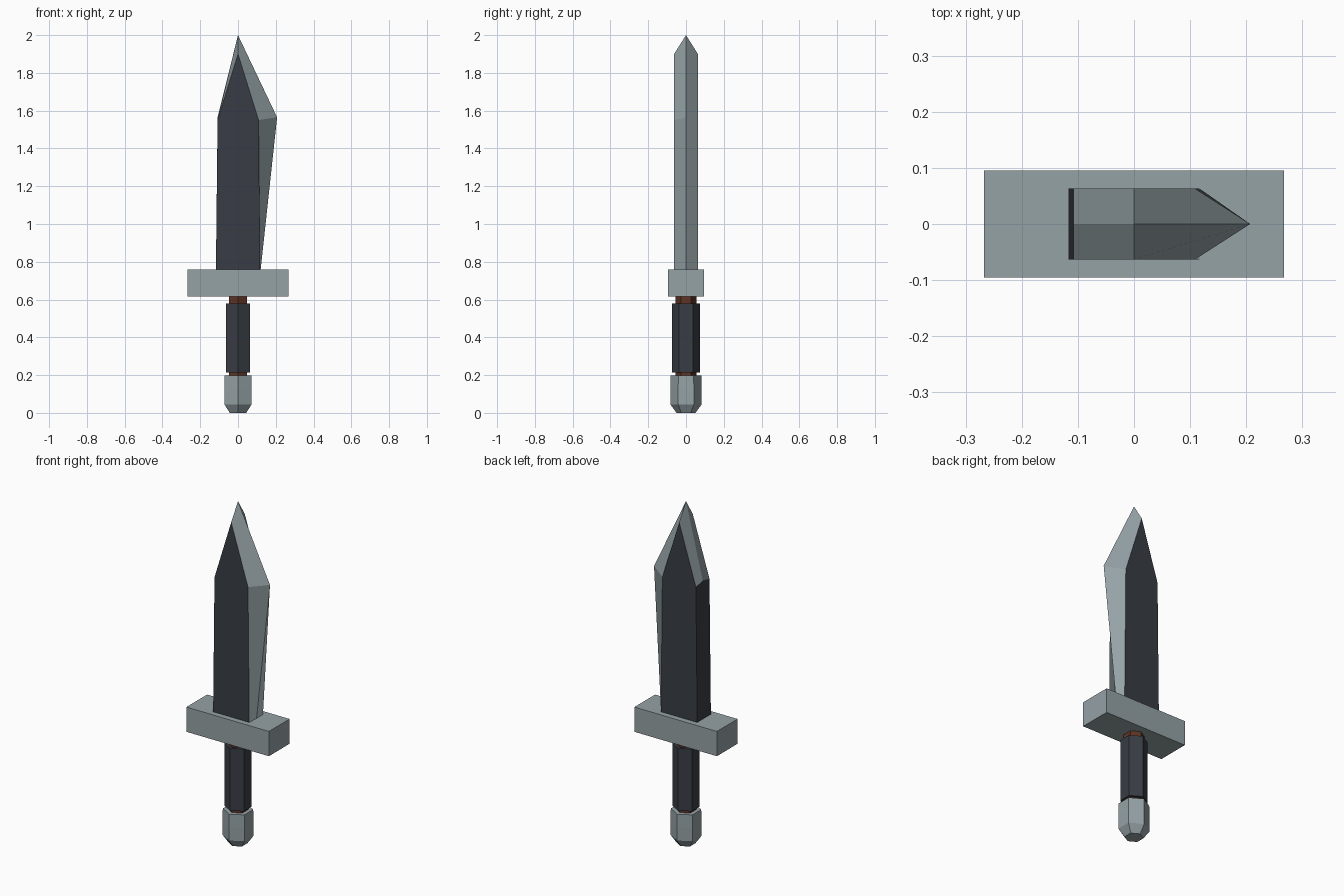
import bpy, bmesh, math

if "Cube" in bpy.data.objects:
    bpy.data.objects.remove(bpy.data.objects["Cube"])


def material(name, rgb):
    m = bpy.data.materials.new(name)
    m.diffuse_color = (*rgb, 1)
    m.use_nodes = True
    m.node_tree.nodes["Principled BSDF"].inputs["Base Color"].default_value = m.diffuse_color
    return m


STEEL = material("light steel", (0.30, 0.36, 0.38))
DARK = material("dark iron", (0.040, 0.046, 0.058))
BROWN = material("brown wood", (0.115, 0.034, 0.018))


def finish(name, bm, *mats):
    bmesh.ops.recalc_face_normals(bm, faces=bm.faces)
    me = bpy.data.meshes.new(name)
    bm.to_mesh(me)
    bm.free()
    for m in mats:
        me.materials.append(m)
    ob = bpy.data.objects.new(name, me)
    bpy.context.collection.objects.link(ob)
    return ob


def loft(bm, rings):
    """Bridge rings of points; returns (side faces with segment index, caps)."""
    loops = [[bm.verts.new(p) for p in r] for r in rings]
    n = len(loops[0])
    sides = []
    for a, b in zip(loops, loops[1:]):
        for i in range(n):
            j = (i + 1) % n
            sides.append((i, bm.faces.new((a[i], a[j], b[j], b[i]))))
    return sides, [bm.faces.new(loops[0]), bm.faces.new(loops[-1])]


def hex_part(name, profile, mat):
    """Six-sided turned part with a corner facing front; profile is (radius, z)."""
    bm = bmesh.new()
    angles = [math.radians(90 + 60 * i) for i in range(6)]
    loft(bm, [[(r * math.cos(a), r * math.sin(a), z) for a in angles]
              for r, z in profile])
    return finish(name, bm, mat)


# Blade: flat dark cheeks, dark spine, light bevels around a central edge loop
cheek = [(-0.117, 0.75), (-0.108, 1.55), (0, 1.90), (0.109, 1.55), (0.117, 0.75)]
edge = [(-0.117, 0.75), (-0.108, 1.565), (0, 2.0), (0.207, 1.565), (0.119, 0.75)]
bm = bmesh.new()
sides, caps = loft(bm, [[(x, y, z) for x, z in prof]
                        for y, prof in ((-0.063, cheek), (0, edge), (0.063, cheek))])
for f in caps + [f for i, f in sides if i == 0]:
    f.material_index = 1
finish("blade", bm, STEEL, DARK)

# Crossguard
bm = bmesh.new()
bmesh.ops.create_cube(bm, size=1)
for v in bm.verts:
    v.co = (v.co.x * 0.534, v.co.y * 0.191, 0.6875 + v.co.z * 0.145)
finish("guard", bm, STEEL)

# Handle: core, wrapped grip and pommel
hex_part("handle_core", [(0.055, 0.15), (0.055, 0.63)], BROWN)
hex_part("grip", [(0.073, 0.215), (0.073, 0.58)], DARK)
hex_part("pommel", [(0.050, 0.0), (0.083, 0.045), (0.083, 0.12), (0.081, 0.198)], STEEL)
